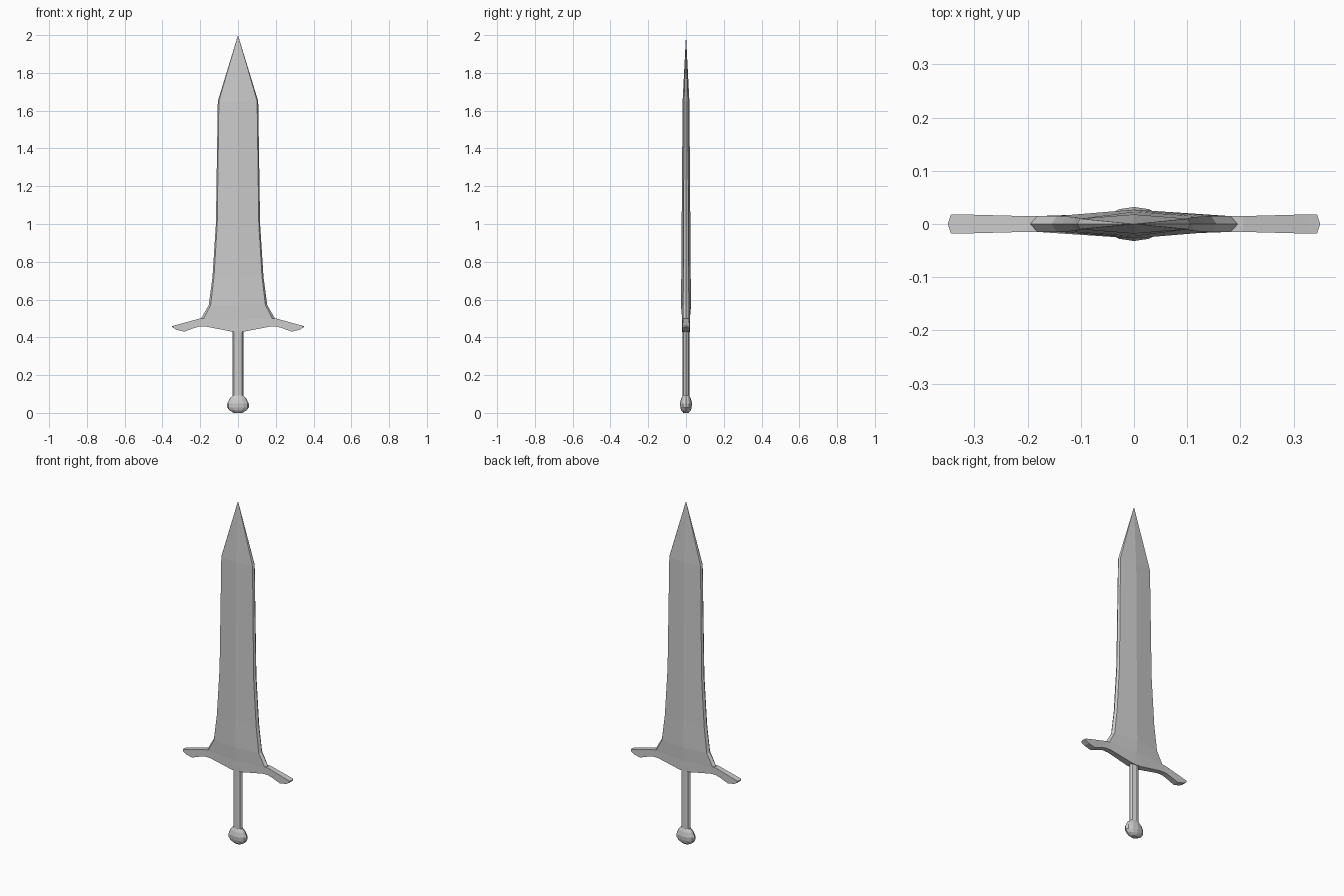
import bpy, bmesh
from math import cos, sin, pi

if "Cube" in bpy.data.objects:
    bpy.data.objects.remove(bpy.data.objects["Cube"])


def loft(name, rings):
    """Skin equal-length rings of points into a closed, flat-shaded solid."""
    bm = bmesh.new()
    loops = [[bm.verts.new(p) for p in ring] for ring in rings]
    n = len(loops[0])
    for a, b in zip(loops, loops[1:]):
        for i in range(n):
            j = (i + 1) % n
            bm.faces.new((a[i], a[j], b[j], b[i]))
    bm.faces.new(loops[0])
    bm.faces.new(loops[-1])
    bmesh.ops.remove_doubles(bm, verts=bm.verts, dist=0.0005)
    bmesh.ops.recalc_face_normals(bm, faces=bm.faces)
    mesh = bpy.data.meshes.new(name)
    bm.to_mesh(mesh)
    bm.free()
    obj = bpy.data.objects.new(name, mesh)
    bpy.context.collection.objects.link(obj)
    return obj


# Blade: central ridge on both faces, bevelled cutting edges
def blade_ring(z, w, ridge, edge, bevel):
    s = w - bevel
    return [(w, 0, z), (s, edge, z), (0, ridge, z), (-s, edge, z),
            (-w, 0, z), (-s, -edge, z), (0, -ridge, z), (s, -edge, z)]


blade_sections = [
    (0.485, 0.200, 0.020, 0.014, 0.012),
    (0.505, 0.193, 0.021, 0.015, 0.014),
    (0.57, 0.155, 0.027, 0.015, 0.010),
    (0.72, 0.135, 0.025, 0.014, 0.008),
    (1.00, 0.117, 0.023, 0.013, 0.007),
    (1.65, 0.107, 0.018, 0.010, 0.006),
    (2.00, 0.0, 0.0, 0.0, 0.0),
]
loft("blade", [blade_ring(*s) for s in blade_sections])

# Crossguard: half described as x, bottom z, top z, half thickness; then mirrored
guard_half = [
    (0.0, 0.428, 0.50, 0.020),
    (0.03, 0.430, 0.50, 0.0195),
    (0.17, 0.457, 0.50, 0.015),
    (0.205, 0.457, 0.499, 0.015),
    (0.23, 0.450, 0.492, 0.0155),
    (0.285, 0.430, 0.477, 0.017),
    (0.325, 0.440, 0.466, 0.018),
    (0.344, 0.451, 0.461, 0.018),
    (0.35, 0.456, 0.460, 0.0),
]
guard_cols = [(-x, b, t, h) for x, b, t, h in reversed(guard_half[1:])] + guard_half
loft("crossguard", [[(x, -h, b), (x, h, b), (x, h, t), (x, -h, t)]
                    for x, b, t, h in guard_cols])


# Grip and pommel: flattened eight-sided turnings
def oval_ring(z, rx, ry, sides=8, phase=0.0):
    return [(rx * cos(2 * pi * i / sides + phase),
             ry * sin(2 * pi * i / sides + phase), z) for i in range(sides)]


loft("grip", [oval_ring(0.075, 0.029, 0.018), oval_ring(0.445, 0.029, 0.018)])

pommel_profile = [(0.0, 0.022, 0.014), (0.012, 0.044, 0.025), (0.028, 0.057, 0.030),
                  (0.050, 0.057, 0.032), (0.075, 0.045, 0.026), (0.092, 0.029, 0.018)]
loft("pommel", [oval_ring(*p, sides=12) for p in pommel_profile])
